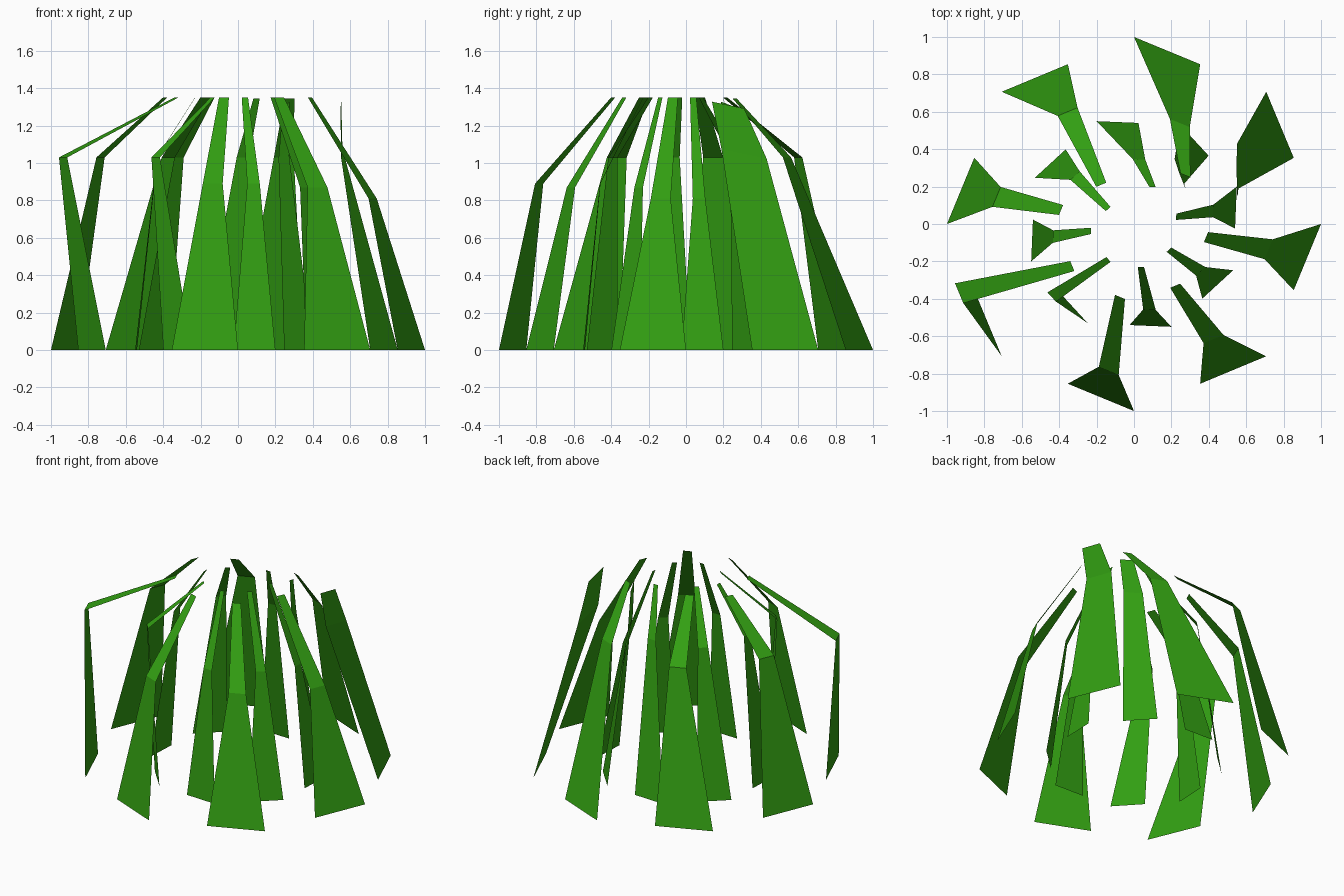
import bpy
import bmesh
from math import radians
from mathutils import Matrix, Vector

default_cube = bpy.data.objects.get("Cube")
if default_cube:
    bpy.data.objects.remove(default_cube, do_unlink=True)

# One flat leaf green
leaf_green = bpy.data.materials.new("leaf_green")
leaf_green.use_nodes = True
green = (0.032, 0.345, 0.006, 1.0)
leaf_green.diffuse_color = green
shader = leaf_green.node_tree.nodes["Principled BSDF"]
shader.inputs["Base Color"].default_value = green
shader.inputs["Roughness"].default_value = 0.9

STEP = radians(-45)
TIP_HEIGHT = 1.35

# Clockwise from the back: centre of the bend and centre of the tip
BENDS = [
    ((0.245, 0.54, 1.03), (0.275, 0.26, 1.345)),
    ((0.555, 0.31, 1.05), (0.55, 0.225, 1.31)),
    ((0.72, -0.135, 0.81), (0.385, -0.07, TIP_HEIGHT)),
    ((0.425, -0.615, 0.87), (0.22, -0.33, TIP_HEIGHT)),
    ((-0.135, -0.785, 0.89), (-0.075, -0.39, TIP_HEIGHT)),
    ((-0.935, -0.37, 1.03), (-0.33, -0.225, TIP_HEIGHT)),
    ((-0.735, 0.145, 1.03), (-0.39, 0.075, TIP_HEIGHT)),
    ((-0.355, 0.60, 1.03), (-0.175, 0.21, TIP_HEIGHT)),
]
BROAD = 1  # this blade is upright, wide and slightly twisted


def blade_rows(index):
    """Return the base, bend and tip edges of one blade."""
    turn = Matrix.Rotation(STEP * index, 3, "Z")
    first = turn @ Vector((0, 1, 0))
    second = turn @ Vector((0.354, 0.854, 0))
    across = second - first
    bend_share, tip_share = 0.3, 0.15
    if index == BROAD:
        bend_share, tip_share = 0.63, 0.45
        across = Matrix.Rotation(radians(-21), 3, "Z") @ across
        across.z = 0.08
    rows = [(first, second)]
    for centre, share in zip(BENDS[index], (bend_share, tip_share)):
        half = across * share / 2
        rows.append((Vector(centre) - half, Vector(centre) + half))
    return rows


def make_blade(name, rows, placement):
    """Build a blade as two flat quads facing outwards."""
    bm = bmesh.new()
    edges = [[bm.verts.new(placement @ p) for p in row] for row in rows]
    for low, high in zip(edges, edges[1:]):
        bm.faces.new((low[1], low[0], high[0], high[1]))
    mesh = bpy.data.meshes.new(name)
    bm.to_mesh(mesh)
    bm.free()
    mesh.materials.append(leaf_green)
    blade = bpy.data.objects.new(name, mesh)
    bpy.context.collection.objects.link(blade)


# The inner ring is the outer ring turned and drawn in, at full height
outer = Matrix.Identity(3)
inner = Matrix.Rotation(radians(20), 3, "Z") @ Matrix.Diagonal((0.585, 0.585, 1))
for ring, placement in (("outer", outer), ("inner", inner)):
    for i in range(len(BENDS)):
        make_blade(f"{ring}_grass_blade_{i + 1}", blade_rows(i), placement)
